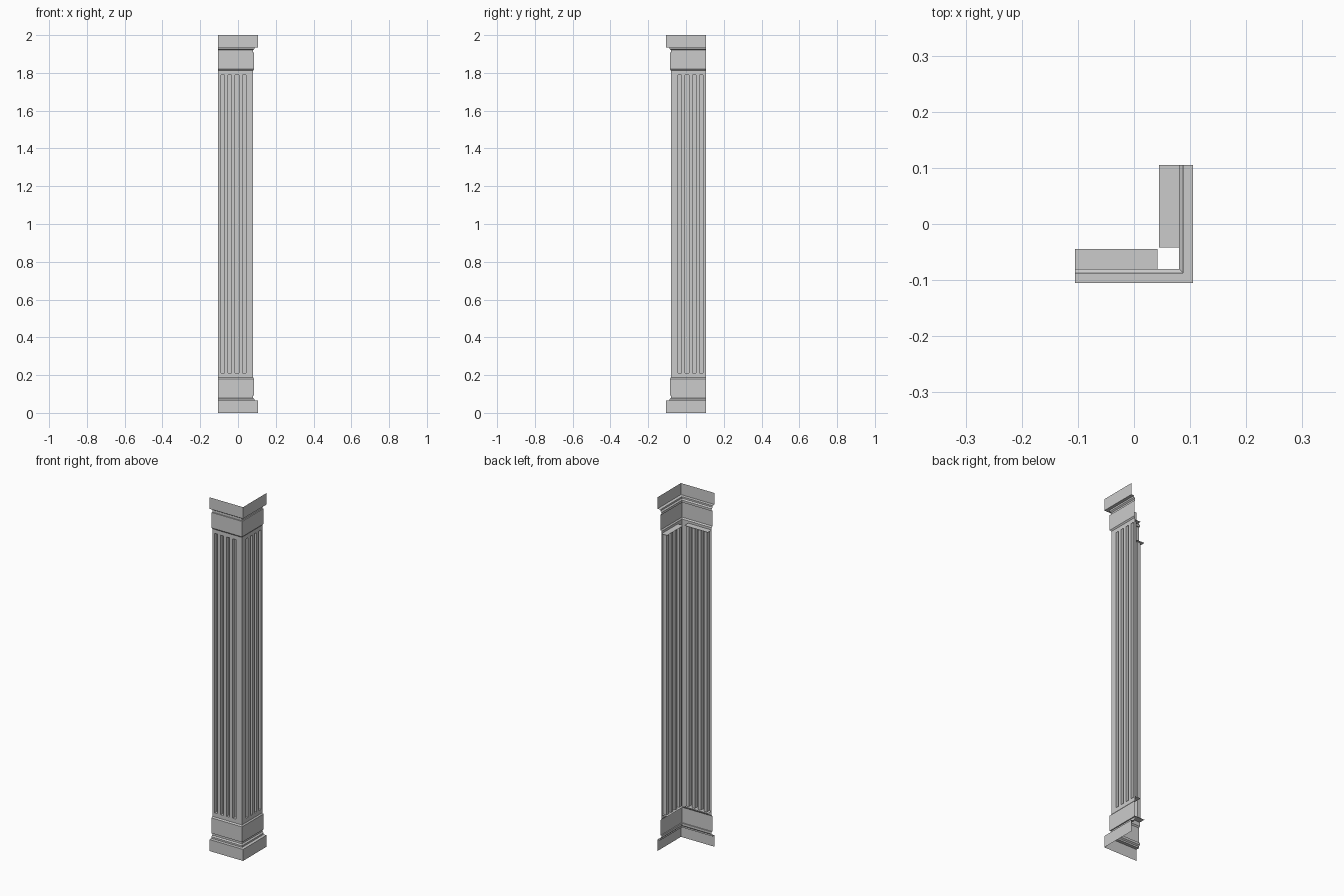
import bpy

if "Cube" in bpy.data.objects:
    bpy.data.objects.remove(bpy.data.objects["Cube"])

END = 0.105          # open ends of the two arms
FACE = 0.08          # outer face of the shaft
LOW, HIGH = 0.21, 1.80


def make(name, verts, faces):
    me = bpy.data.meshes.new(name)
    me.from_pydata(verts, [], faces)
    me.update()
    ob = bpy.data.objects.new(name, me)
    bpy.context.collection.objects.link(ob)
    return ob


def sweep(name, profile):
    """Run an (offset, z) profile around the mitred outside corner."""
    verts, faces = [], []
    for o, z in profile:
        verts += [(-END, -o, z), (o, -o, z), (o, END, z)]
    for i in range(len(profile) - 1):
        a, b = 3 * i, 3 * i + 3
        for k in (0, 1):
            faces.append((a + k, a + k + 1, b + k + 1, b + k))
    return make(name, verts, faces)


# Base and capital: the same moulding, mirrored about mid height
moulding = [(0.105, 0), (0.105, 0.065), (0.087, 0.065), (0.087, 0.074),
            (0.08, 0.08), (0.08, 0.093), (0.086, 0.093), (0.086, 0.18),
            (FACE, 0.187), (FACE, LOW)]
sweep("base_moulding", moulding)
sweep("capital_moulding", [(o, 2 - z) for o, z in reversed(moulding)])

# Fluted shaft: plan path of the front arm, reflected for the side arm
SLOT, FLOOR = 0.019, 0.058
plan = [(-END, -FACE)]
for i in range(4):
    x0 = -0.09 + i * 0.0377
    x1 = x0 + SLOT
    plan += [(x0, -FACE), (x0, -FLOOR), (x1, -FLOOR), (x1, -FACE)]
plan += [(FACE, -FACE)]
plan += [(-y, -x) for x, y in reversed(plan[:-1])]

n = len(plan)
verts = [(x, y, z) for z in (LOW, HIGH) for x, y in plan]
faces = [(i, i + 1, n + i + 1, n + i) for i in range(n - 1)]
make("fluted_shaft", verts, faces)

# Ledges closing the flutes at top and bottom of each arm
ledge = [(-END, -FACE), (0.042, -FACE), (0.042, -0.045), (-END, -0.045)]
side = [(-y, -x) for x, y in reversed(ledge)]
for label, z in (("lower", LOW), ("upper", HIGH)):
    for arm, pts in (("front", ledge), ("side", side)):
        make(f"{label}_{arm}_ledge", [(x, y, z) for x, y in pts], [(0, 1, 2, 3)])
